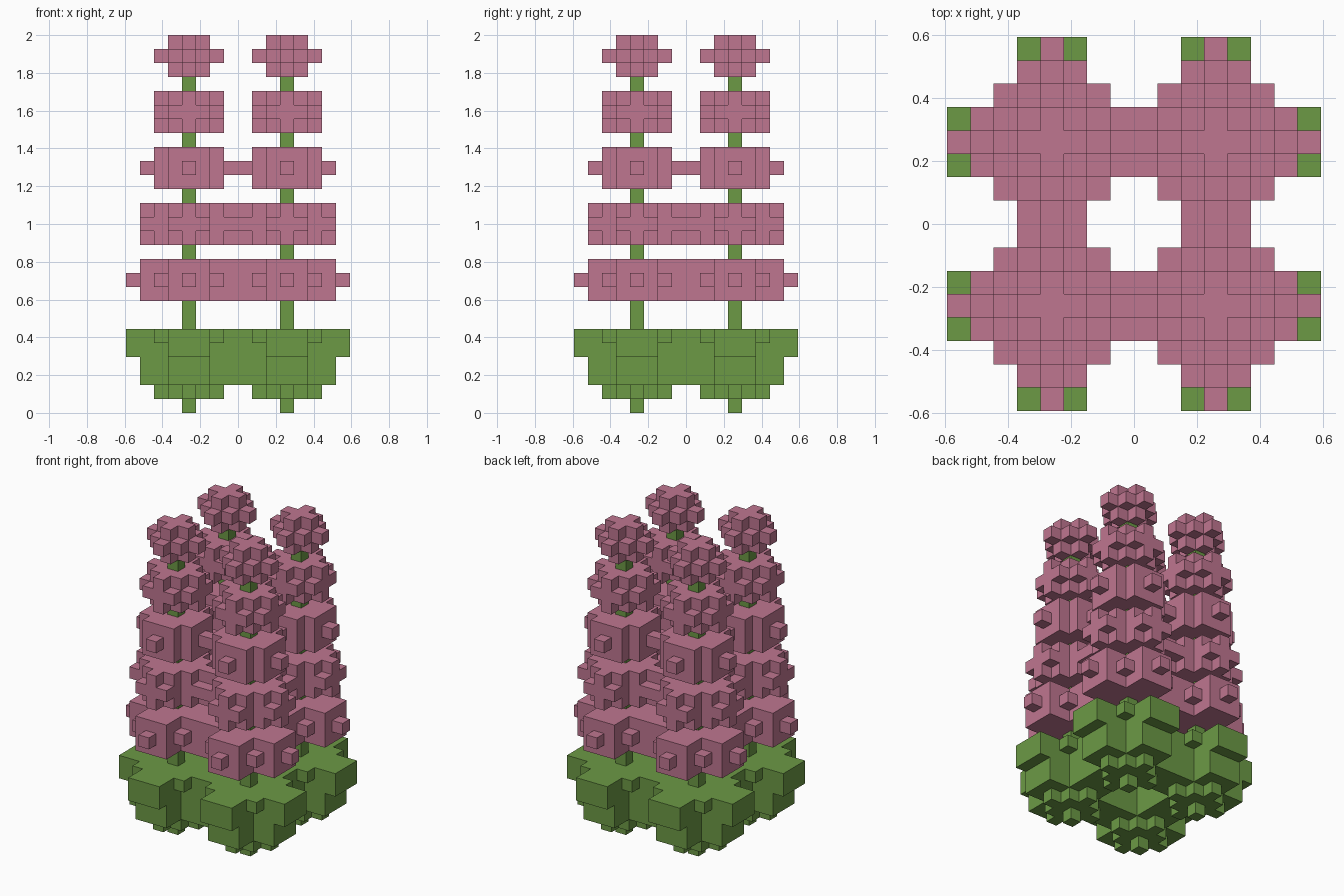
import bpy
import bmesh
from mathutils import Vector

cube = bpy.data.objects.get("Cube")
if cube:
    bpy.data.objects.remove(cube, do_unlink=True)

UNIT = 2 / 27          # edge of one block
CENTRES = (-4, 3)      # block index of the stems along x and y


def make_material(name, colour):
    mat = bpy.data.materials.new(name)
    mat.use_nodes = True
    mat.diffuse_color = colour
    mat.node_tree.nodes["Principled BSDF"].inputs["Base Color"].default_value = colour
    return mat


PINK = make_material("petal pink", (0.52, 0.18, 0.28, 1))
GREEN = make_material("leaf green", (0.15, 0.32, 0.06, 1))


# Plan shapes around one stem
def diamond(r):
    return lambda i, j: abs(i) + abs(j) <= r


def cross(r):
    return lambda i, j: max(abs(i), abs(j)) <= r and min(abs(i), abs(j)) <= 1


def cross_with_corners(r):
    arms = cross(r)
    return lambda i, j: arms(i, j) or abs(i) == abs(j) == 2


def build(name, mat, base, plans):
    """Stack plan shapes from level base upward around all four stems."""
    span = range(-4, 5)
    cells = {(cx + i, cy + j, base + k)
             for k, plan in enumerate(plans)
             for cx in CENTRES for cy in CENTRES
             for i in span for j in span if plan(i, j)}
    bm = bmesh.new()
    verts = {}

    def vert(p):
        key = tuple(round(c) for c in p)
        if key not in verts:
            verts[key] = bm.verts.new(Vector(key) * UNIT)
        return verts[key]

    # Only the outer skin of the joined blocks
    for cell in cells:
        for axis in range(3):
            for side in (0, 1):
                beside = list(cell)
                beside[axis] += 2 * side - 1
                if tuple(beside) in cells:
                    continue
                u, v = Vector(), Vector()
                u[(axis + 1) % 3] = v[(axis + 2) % 3] = 1
                if not side:
                    u, v = v, u
                p = Vector(cell)
                p[axis] += side
                bm.faces.new([vert(q) for q in (p, p + u, p + u + v, p + v)])
    bmesh.ops.dissolve_limit(bm, angle_limit=0.02, verts=bm.verts, edges=bm.edges)
    mesh = bpy.data.meshes.new(name)
    bm.to_mesh(mesh)
    bm.free()
    mesh.materials.append(mat)
    bpy.context.collection.objects.link(bpy.data.objects.new(name, mesh))


# Leafy base with its root, then the bare stems
build("leaf_base", GREEN, 0,
      [diamond(0), diamond(2), cross(3), cross(3), cross(4), cross_with_corners(4)])
for level, height in ((6, 2), (11, 1), (15, 1), (19, 1), (23, 1)):
    build(f"stems_{level}", GREEN, level, [diamond(0)] * height)

# Blossom tiers: (level, outer plan, middle plan)
tiers = (
    (8, cross(3), diamond(4)),
    (12, diamond(3), cross(3)),
    (16, cross(2), diamond(3)),
    (20, diamond(2), cross(2)),
    (24, diamond(1), diamond(2)),
)
for number, (level, outer, middle) in enumerate(tiers, 1):
    build(f"blossom_tier_{number}", PINK, level, [outer, middle, outer])
